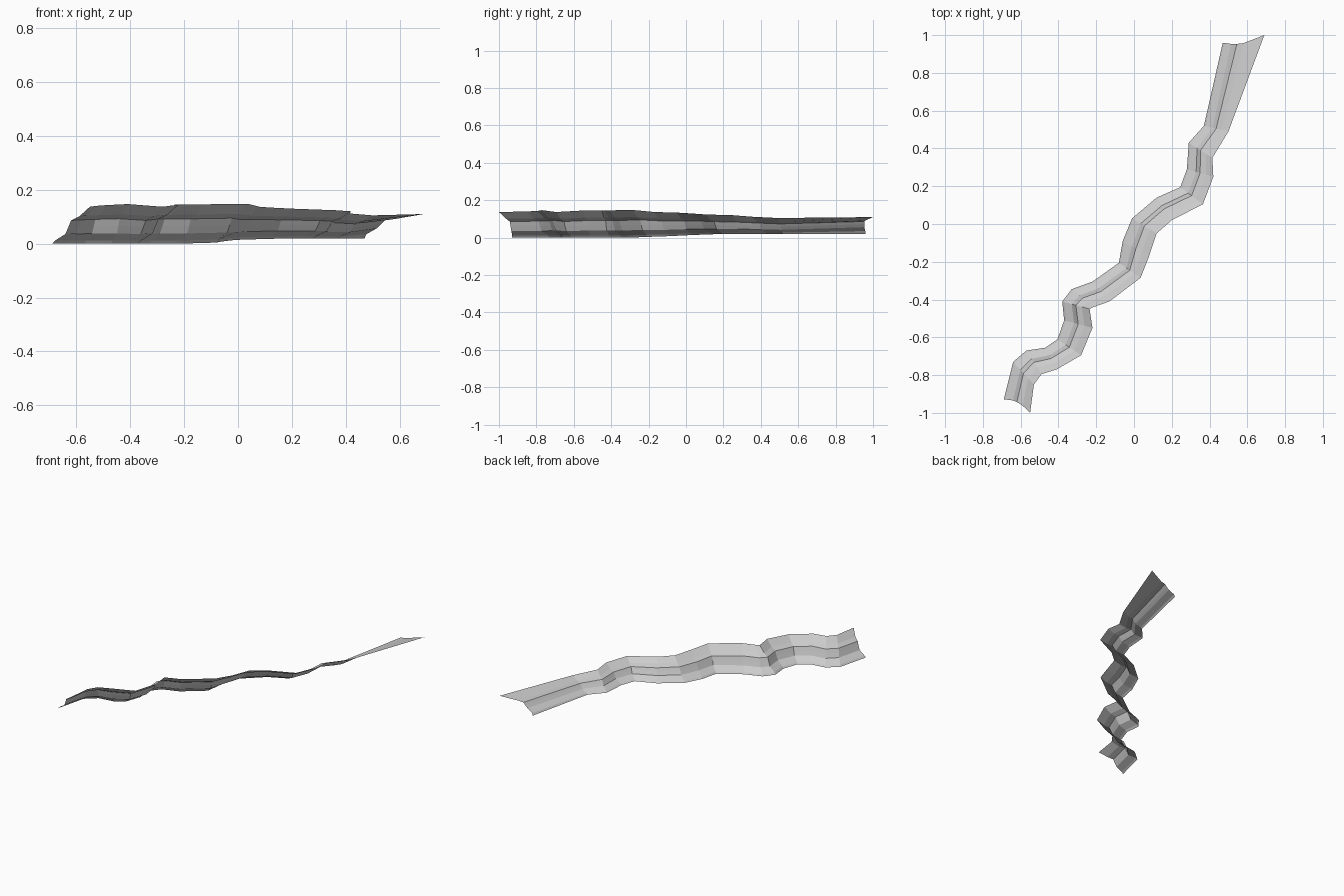
import bpy, bmesh

if "Cube" in bpy.data.objects:
    bpy.data.objects.remove(bpy.data.objects["Cube"])

# Plan-view edges of the ribbon, foot (low) and crest (high), paired station by station
foot = [(-.69, -.93), (-.64, -.73), (-.57, -.67), (-.47, -.655), (-.405, -.61), (-.37, -.51),
        (-.38, -.41), (-.33, -.345), (-.22, -.305), (-.08, -.205), (-.06, -.09), (-.01, .03),
        (.12, .14), (.245, .195), (.28, .29), (.29, .43), (.37, .52), (.47, .96)]
crest = [(-.55, -1), (-.53, -.85), (-.49, -.795), (-.41, -.77), (-.28, -.695), (-.22, -.55),
         (-.235, -.45), (-.215, -.44), (-.13, -.41), (.035, -.285), (.08, -.17), (.12, -.05),
         (.2, .02), (.365, .105), (.42, .25), (.415, .35), (.5, .49), (.69, 1)]
foot_z = [0] * 9 + [.004, .008, .014, .018, .02, .02, .02, .02, .02]
crest_z = [.137, .14, .143, .147, .137, .145, .145, .145, .146, .148, .137, .134,
           .13, .124, .12, .112, .105, .11]

# Cliff cross-section: (across, height) fractions, terraced foot, steep face, ledge, crest
profile = [(0, 0), (.07, .08), (.35, .26), (.43, .45), (.5, .63), (.72, .74), (1, 1)]
end_profile = [(0, 0), (.03, .17), (.2, .4), (.28, .58), (.34, .74), (.5, .79), (1, 1)]

bm = bmesh.new()
rows = []
last = len(foot) - 1
for i, ((ax, ay), (bx, by)) in enumerate(zip(foot, crest)):
    row = []
    for t, h in (end_profile if i == last else profile):
        sag = .09 * t * (1 - t) if i in (0, last) else 0
        y = ay + (by - ay) * t + (sag if i == 0 else -sag)
        row.append(bm.verts.new((ax + (bx - ax) * t, y,
                                 foot_z[i] + (crest_z[i] - foot_z[i]) * h)))
    rows.append(row)

# Skin neighbouring stations
for a, b in zip(rows, rows[1:]):
    for j in range(len(profile) - 1):
        bm.faces.new((a[j], a[j + 1], b[j + 1], b[j]))
bmesh.ops.recalc_face_normals(bm, faces=bm.faces)
if sum(f.normal.z for f in bm.faces) < 0:
    bmesh.ops.reverse_faces(bm, faces=bm.faces)

mesh = bpy.data.meshes.new("cliff_ribbon")
bm.to_mesh(mesh)
bm.free()
obj = bpy.data.objects.new("cliff_ribbon", mesh)
bpy.context.collection.objects.link(obj)
